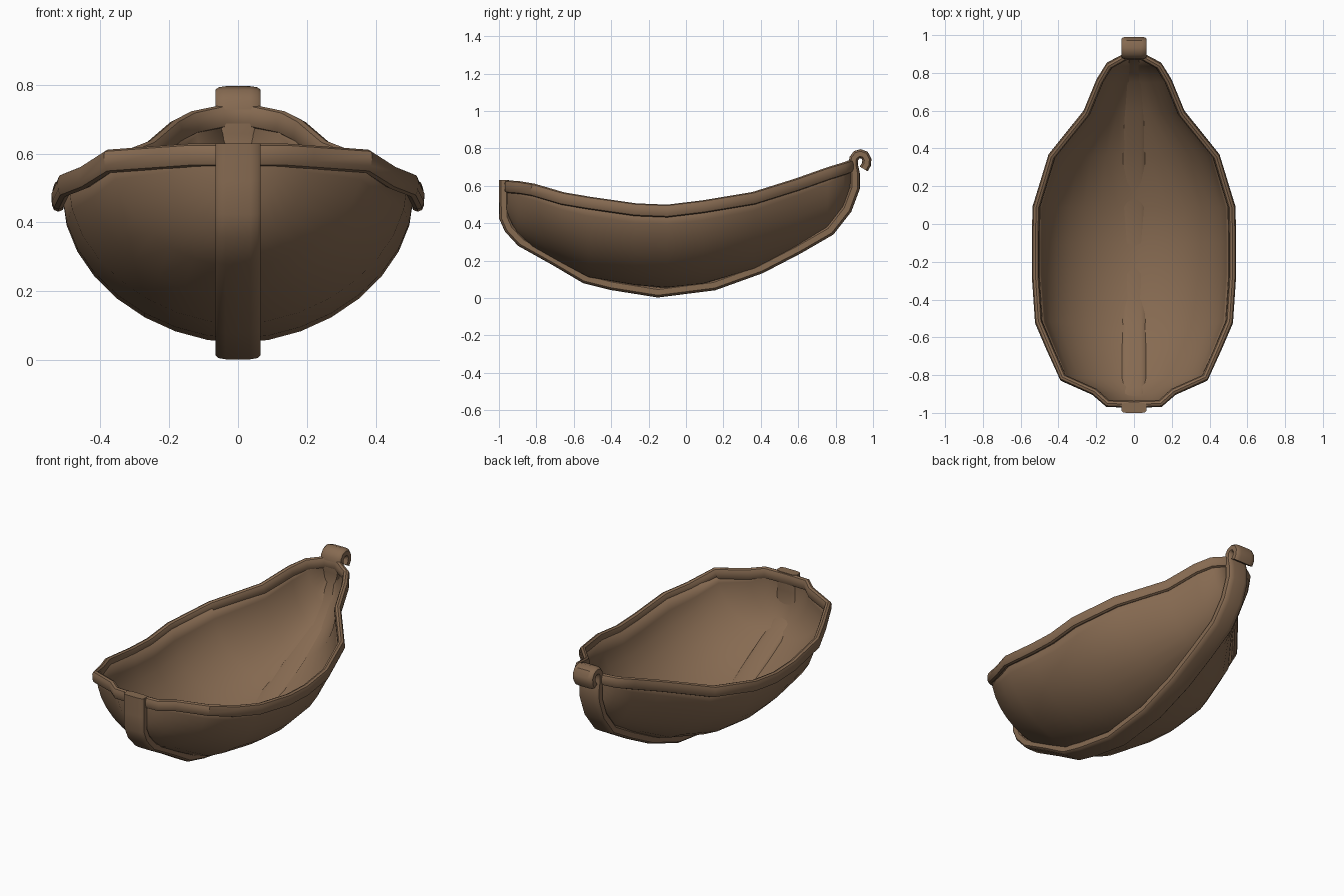
import bpy, bmesh, math
from mathutils import Vector

if "Cube" in bpy.data.objects:
    bpy.data.objects.remove(bpy.data.objects["Cube"])

wood = bpy.data.materials.new("brown_wood")
wood.diffuse_color = (0.24, 0.145, 0.083, 1)
wood.use_nodes = True
wood.node_tree.nodes["Principled BSDF"].inputs["Base Color"].default_value = wood.diffuse_color

# rim x, y, z and keel y, z for each rib, from front to back
RIBS = [
    (0.00, -.955, .595, -.960, .570), (.140, -.950, .595, -.955, .45),
    (.210, -.888, .590, -.900, .34), (.375, -.815, .578, -.82, .275),
    (.445, -.66, .532, -.66, .185), (.505, -.52, .508, -.52, .11),
    (.522, -.27, .472, -.27, .068), (.522, -.10, .465, -.10, .055),
    (.518, .09, .488, .09, .075), (.435, .36, .533, .36, .155),
    (.250, .59, .605, .59, .27), (.180, .76, .665, .75, .365),
    (.130, .84, .690, .84, .48), (.040, .888, .708, .89, .60),
]


def finish(name, bm, angle):
    bmesh.ops.remove_doubles(bm, verts=bm.verts, dist=1e-4)
    bmesh.ops.recalc_face_normals(bm, faces=bm.faces)
    me = bpy.data.meshes.new(name)
    bm.to_mesh(me)
    bm.free()
    me.materials.append(wood)
    ob = bpy.data.objects.new(name, me)
    bpy.context.collection.objects.link(ob)
    bpy.ops.object.select_all(action='DESELECT')
    ob.select_set(True)
    bpy.context.view_layer.objects.active = ob
    bpy.ops.object.shade_smooth_by_angle(angle=math.radians(angle))
    return ob


def section(n, a, b, power):
    """Rounded closed section, half sizes a and b."""
    out = []
    for i in range(n):
        t = 2 * math.pi * (i + .5) / n
        c, s = math.cos(t), math.sin(t)
        out.append((a * math.copysign(abs(c) ** power, c),
                    b * math.copysign(abs(s) ** power, s)))
    return out


def sweep(name, path, prof, closed, frame, scales=None):
    bm = bmesh.new()
    n = len(path)
    rings = []
    for i, p in enumerate(path):
        a = path[i - 1] if (closed or i > 0) else p
        b = path[(i + 1) % n] if (closed or i < n - 1) else p
        d1, d2 = p - a, b - p
        t = (d1.normalized() + d2.normalized()).normalized()
        u, v = frame(t)
        k = scales[i] if scales else 1
        rings.append([bm.verts.new(p + u * x + v * y * k) for x, y in prof])
    m = len(prof)
    for i in range(n if closed else n - 1):
        r, s = rings[i], rings[(i + 1) % n]
        for j in range(m):
            bm.faces.new((r[j], r[(j + 1) % m], s[(j + 1) % m], s[j]))
    if not closed:
        bm.faces.new(rings[0])
        bm.faces.new(rings[-1])
    return finish(name, bm, 40)


# hull shell, lofted from rounded ribs
bm = bmesh.new()
N = 16
rows = []
for rx, ry, rz, ky, kz in RIBS:
    row = []
    for i in range(N + 1):
        a = math.pi * i / N
        c, s = math.cos(a), max(math.sin(a), 0)
        x = .965 * rx * math.copysign(abs(c) ** 1.07, c)
        w = s ** 1.07
        row.append(bm.verts.new((x, ry + (ky - ry) * w, rz + (kz - rz) * w)))
    rows.append(row)
for r, s in zip(rows, rows[1:]):
    for i in range(N):
        bm.faces.new((r[i], r[i + 1], s[i + 1], s[i]))
hull = finish("hull", bm, 60)
mod = hull.modifiers.new("thickness", 'SOLIDIFY')
mod.thickness = .01
mod.offset = 0

# rim rail around the top edge
right = [Vector(r[:3]) for r in RIBS]
left = [Vector((-p.x, p.y, p.z)) for p in reversed(right[1:])]


def rim_frame(t):
    u = t.cross(Vector((0, 0, 1))).normalized()
    return u, u.cross(t).normalized()


sweep("rim_rail", right + left, section(10, .02, .034, .8), True, rim_frame)

# keel with front post, back post and curled tip
keel = [(-.973, .63), (-.973, .52), (-.972, .43), (-.945, .37), (-.88, .30),
        (-.70, .20), (-.54, .105), (-.40, .07), (-.15, .03), (.15, .068),
        (.40, .158), (.60, .262), (.77, .36), (.86, .475), (.903, .59),
        (.903, .66), (.895, .71), (.897, .745), (.912, .765), (.933, .771),
        (.955, .763), (.967, .74), (.965, .715), (.95, .69)]
X = Vector((1, 0, 0))
sweep("keel_and_curl", [Vector((0, y, z)) for y, z in keel],
      section(12, .067, .028, .45), False,
      lambda t: (X, t.cross(X).normalized()),
      [1] * 16 + [.9] * 8)
